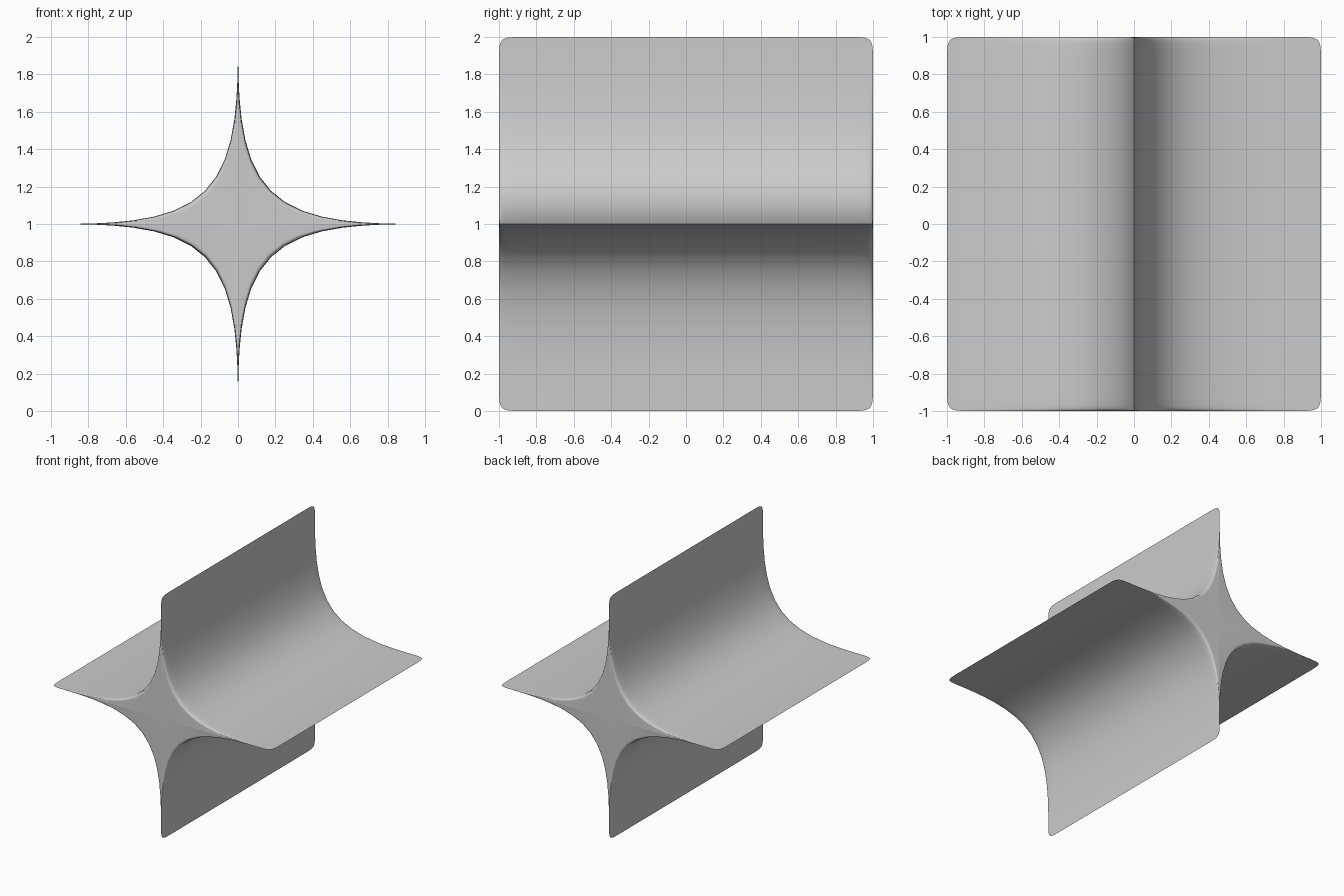
import bpy
import bmesh
import math

cube = bpy.data.objects.get("Cube")
if cube:
    bpy.data.objects.remove(cube, do_unlink=True)

STEPS = 20          # segments per quarter turn
STAR_POWER = 5.0    # pinches the cross-section into a four-pointed star
EDGE_POWER = 0.05   # squares the ends, leaving a tiny rounded rim


def signed_power(value, power):
    if abs(value) < 1e-9:
        return 0.0
    return math.copysign(abs(value) ** power, value)


# Grey surface
grey = bpy.data.materials.new("plain_grey")
grey.use_nodes = True
colour = (0.6, 0.6, 0.6, 1.0)
grey.diffuse_color = colour
grey.node_tree.nodes["Principled BSDF"].inputs["Base Color"].default_value = colour

# Star cross-section swept along y, with a rounded rim at both ends
quarter = math.pi / 2
star = [(signed_power(math.cos(quarter * i / STEPS), STAR_POWER),
         signed_power(math.sin(quarter * i / STEPS), STAR_POWER))
        for i in range(4 * STEPS)]

bm = bmesh.new()
rings = []
for j in range(1 - STEPS, STEPS):
    angle = quarter * j / STEPS
    scale = signed_power(math.cos(angle), EDGE_POWER)
    y = signed_power(math.sin(angle), EDGE_POWER)
    rings.append([bm.verts.new((x * scale, y, 1 + z * scale)) for x, z in star])

count = len(star)
for ring, following in zip(rings, rings[1:]):
    for i in range(count):
        k = (i + 1) % count
        bm.faces.new((ring[i], ring[k], following[k], following[i]))

# End caps
for ring, y in ((rings[0], -1), (rings[-1], 1)):
    centre = bm.verts.new((0, y, 1))
    for i in range(count):
        bm.faces.new((ring[i], ring[(i + 1) % count], centre))

bmesh.ops.recalc_face_normals(bm, faces=bm.faces)
mesh = bpy.data.meshes.new("star_prism")
bm.to_mesh(mesh)
bm.free()
mesh.materials.append(grey)

prism = bpy.data.objects.new("star_prism", mesh)
bpy.context.collection.objects.link(prism)
bpy.ops.object.select_all(action='DESELECT')
prism.select_set(True)
bpy.context.view_layer.objects.active = prism
bpy.ops.object.shade_smooth_by_angle(angle=math.radians(40))
